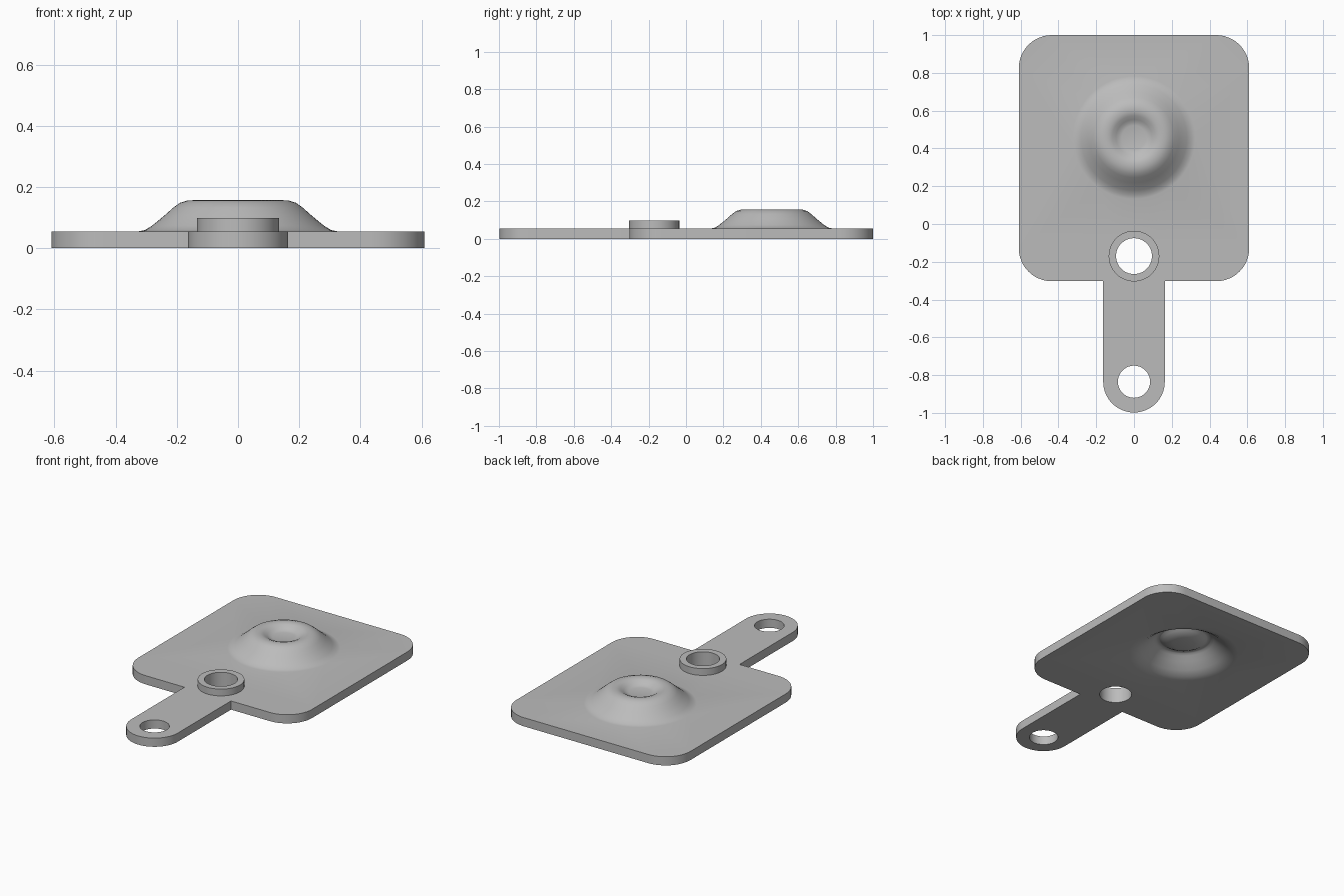
import bpy, bmesh, math
from mathutils import Vector

cube = bpy.data.objects.get("Cube")
if cube:
    bpy.data.objects.remove(cube)

THICK = 0.055
SEGS = 64
COLLAR_Y, TIP_Y, DOME_Y = -0.17, -0.835, 0.458

grey = bpy.data.materials.new("plain grey")
grey.use_nodes = True
colour = (0.5, 0.5, 0.5, 1)
grey.diffuse_color = colour
grey.node_tree.nodes["Principled BSDF"].inputs["Base Color"].default_value = colour


def arc(cx, cy, r, start, end, n):
    """Points along an arc, angles in degrees, both ends included."""
    angles = [math.radians(start + (end - start) * i / n) for i in range(n + 1)]
    return [(cx + r * math.cos(a), cy + r * math.sin(a)) for a in angles]


def circle(cy, r):
    return arc(0, cy, r, 0, 360, SEGS)[:-1]


def ring(bm, points, z):
    return [bm.verts.new((x, y, z)) for x, y in points]


def bridge(bm, a, b):
    """Quads between two equally long closed rings."""
    for i in range(len(a)):
        j = (i + 1) % len(a)
        bm.faces.new((a[i], a[j], b[j], b[i]))


def fill(bm, rings):
    """Flat face bounded by the first ring, with the others as holes."""
    edges = []
    for vs in rings:
        for i, v in enumerate(vs):
            pair = (v, vs[(i + 1) % len(vs)])
            edges.append(bm.edges.get(pair) or bm.edges.new(pair))
    bmesh.ops.triangle_fill(bm, edges=edges, use_beauty=True)


def finish(bm, name):
    bmesh.ops.recalc_face_normals(bm, faces=bm.faces[:])
    mesh = bpy.data.meshes.new(name)
    bm.to_mesh(mesh)
    bm.free()
    mesh.materials.append(grey)
    obj = bpy.data.objects.new(name, mesh)
    bpy.context.collection.objects.link(obj)
    bpy.ops.object.select_all(action="DESELECT")
    obj.select_set(True)
    bpy.context.view_layer.objects.active = obj
    bpy.ops.object.shade_smooth_by_angle(angle=math.radians(30))


# Outline of the rounded plate and its tongue: right half, then mirrored
W, FRONT, CORNER, TONGUE = 0.61, -0.303, 0.175, 0.163
half = arc(0, TIP_Y, TONGUE, -90, 0, 16) + [(TONGUE, FRONT)]
half += arc(W - CORNER, FRONT + CORNER, CORNER, -90, 0, 12)
half += arc(W - CORNER, 1 - CORNER, CORNER, 0, 90, 12)
outline = half + [(-x, y) for x, y in reversed(half[1:])]

# Pressed dome profile (radius, height), with a dimple in the middle
top = [Vector(p) for p in (
    (0.325, 0.055), (0.305, 0.059), (0.28, 0.074), (0.24, 0.107),
    (0.212, 0.132), (0.19, 0.148), (0.165, 0.156), (0.137, 0.157),
    (0.115, 0.150), (0.095, 0.137), (0.08, 0.129), (0.064, 0.125))]

# Underside of the dome: the same profile offset by the sheet thickness
under = []
for i, p in enumerate(top):
    normal = Vector((0, 1))
    if 0 < i < len(top) - 1:
        t = top[i + 1] - top[i - 1]
        normal = Vector((t.y, -t.x)).normalized()
    under.append(p - THICK * normal)

# Plate, tongue, dome and the two through holes as one sheet
bm = bmesh.new()
loops = [outline, circle(COLLAR_Y, 0.095), circle(TIP_Y, 0.085)]
sides = []
for profile, z in ((top, THICK), (under, 0)):
    side = [ring(bm, pts, z) for pts in loops]
    dome = [ring(bm, circle(DOME_Y, p.x), p.y) for p in profile]
    for a, b in zip(dome, dome[1:]):
        bridge(bm, a, b)
    bm.faces.new(dome[-1])
    fill(bm, side + [dome[0]])
    sides.append(side)
for a, b in zip(*sides):
    bridge(bm, a, b)
finish(bm, "plate_with_dome")

# Raised collar around the larger hole
bm = bmesh.new()
section = [(0.095, THICK), (0.095, 0.098), (0.134, 0.098), (0.134, THICK)]
rings = [ring(bm, circle(COLLAR_Y, r), z) for r, z in section]
for a, b in zip(rings, rings[1:]):
    bridge(bm, a, b)
finish(bm, "hole_collar")
